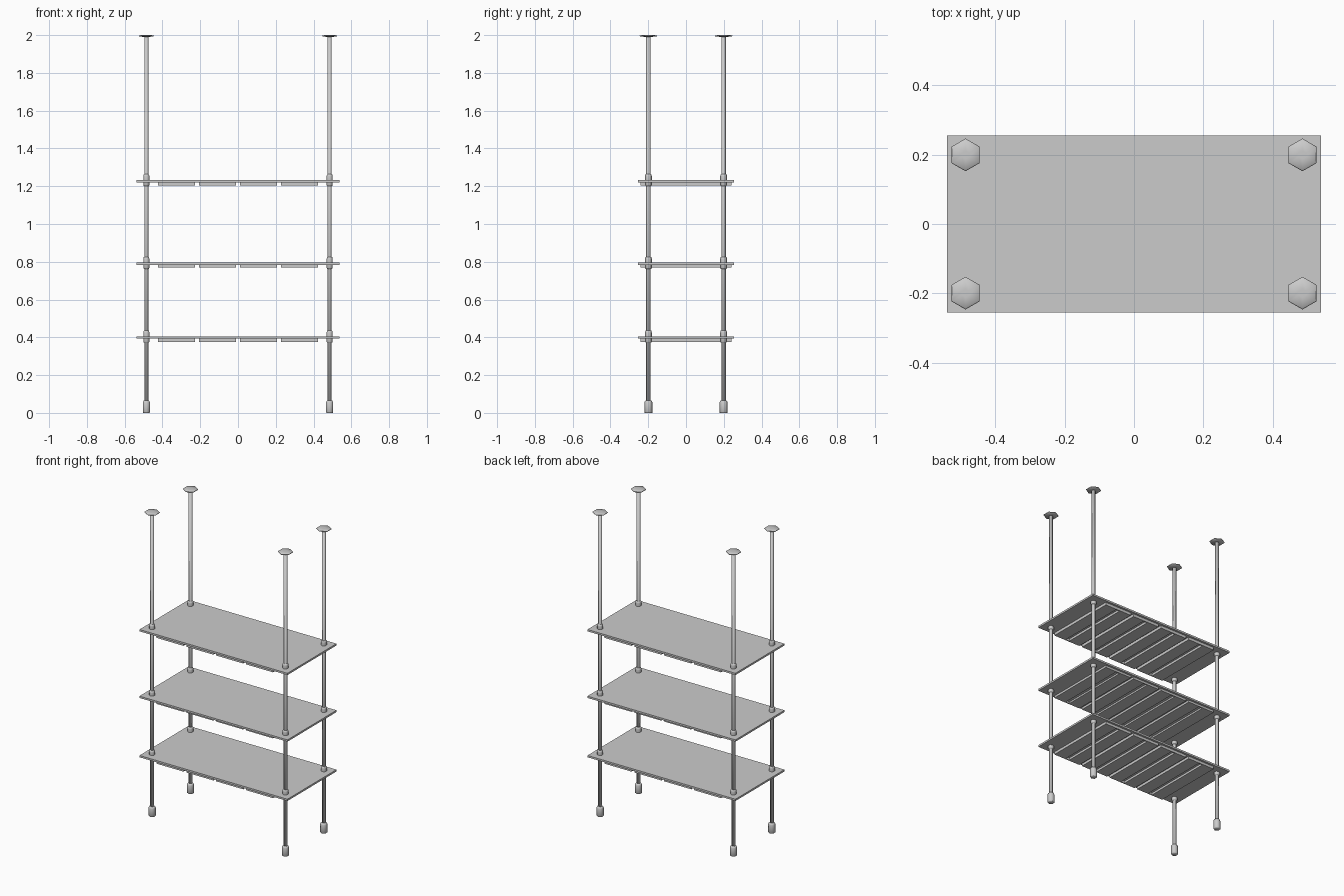
import bpy, bmesh, math

if "Cube" in bpy.data.objects:
    bpy.data.objects.remove(bpy.data.objects["Cube"])

SIDES = 6
POST_X, POST_Y = 0.485, 0.199
SHELVES = [0.405, 0.795, 1.233]      # top surface heights
BATTEN_BOTTOMS = [0.376, 0.769, 1.203]


def finish(name, bm, smooth=False):
    bmesh.ops.recalc_face_normals(bm, faces=bm.faces[:])
    mesh = bpy.data.meshes.new(name)
    bm.to_mesh(mesh)
    bm.free()
    for p in mesh.polygons:
        p.use_smooth = smooth
    ob = bpy.data.objects.new(name, mesh)
    bpy.context.collection.objects.link(ob)
    return ob


def lathe(name, x, y, profile):
    """Hexagonal turned part from (radius, z) pairs, corners pointing along y."""
    bm = bmesh.new()
    rings = []
    for r, z in profile:
        rings.append([bm.verts.new((x + r * math.sin(i * math.tau / SIDES),
                                    y + r * math.cos(i * math.tau / SIDES), z))
                      for i in range(SIDES)])
    for a, b in zip(rings, rings[1:]):
        for i in range(SIDES):
            j = (i + 1) % SIDES
            bm.faces.new((a[i], a[j], b[j], b[i]))
    bm.faces.new(rings[0])
    bm.faces.new(rings[-1])
    return finish(name, bm, True)


def box_mesh(x0, x1, y0, y1, z0, z1):
    bm = bmesh.new()
    bmesh.ops.create_cube(bm, size=1)
    for v in bm.verts:
        v.co.x = x1 if v.co.x > 0 else x0
        v.co.y = y1 if v.co.y > 0 else y0
        v.co.z = z1 if v.co.z > 0 else z0
    return bm


def batten(name, cx, z0, z1):
    """Flat panel with a long groove pressed into its underside."""
    bm = box_mesh(cx - 0.098, cx + 0.098, -0.241, 0.241, z0, z1)
    bm.normal_update()
    bottom = min(bm.faces, key=lambda f: f.calc_center_median().z)
    bmesh.ops.inset_region(bm, faces=[bottom], thickness=0.01)
    for v in bottom.verts:
        v.co.x = cx + math.copysign(0.014, v.co.x - cx)
    groove = bmesh.ops.extrude_discrete_faces(bm, faces=[bottom])["faces"][0]
    for v in groove.verts:
        v.co.z = z1 - 0.003
    return finish(name, bm)


# Shelf boards with four grooved panels beneath each
for n, (top, low) in enumerate(zip(SHELVES, BATTEN_BOTTOMS), 1):
    finish(f"shelf_board_{n}", box_mesh(-0.538, 0.538, -0.255, 0.255, top - 0.012, top))
    for k in range(4):
        batten(f"shelf_{n}_panel_{k + 1}", (k - 1.5) * 0.217, low, top - 0.012)

# Four posts, each with foot, clamping collars and top cap
for sx, side in ((-1, "left"), (1, "right")):
    for sy, end in ((-1, "front"), (1, "back")):
        x, y, tag = sx * POST_X, sy * POST_Y, f"{end}_{side}"
        lathe(f"post_{tag}", x, y, [(0.0115, 0.02), (0.0115, 1.994)])
        lathe(f"foot_{tag}", x, y, [(0.020, 0), (0.022, 0.003), (0.022, 0.054),
                                    (0.018, 0.064), (0.011, 0.065)])
        lathe(f"top_cap_{tag}", x, y, [(0.011, 1.990), (0.044, 1.993),
                                       (0.047, 1.996), (0.044, 1.999), (0.012, 2.0)])
        for n, top in enumerate(SHELVES, 1):
            lathe(f"collar_{tag}_{n}", x, y,
                  [(0.015, top - 0.033), (0.018, top - 0.028), (0.018, top + 0.020),
                   (0.016, top + 0.030), (0.011, top + 0.031)])
